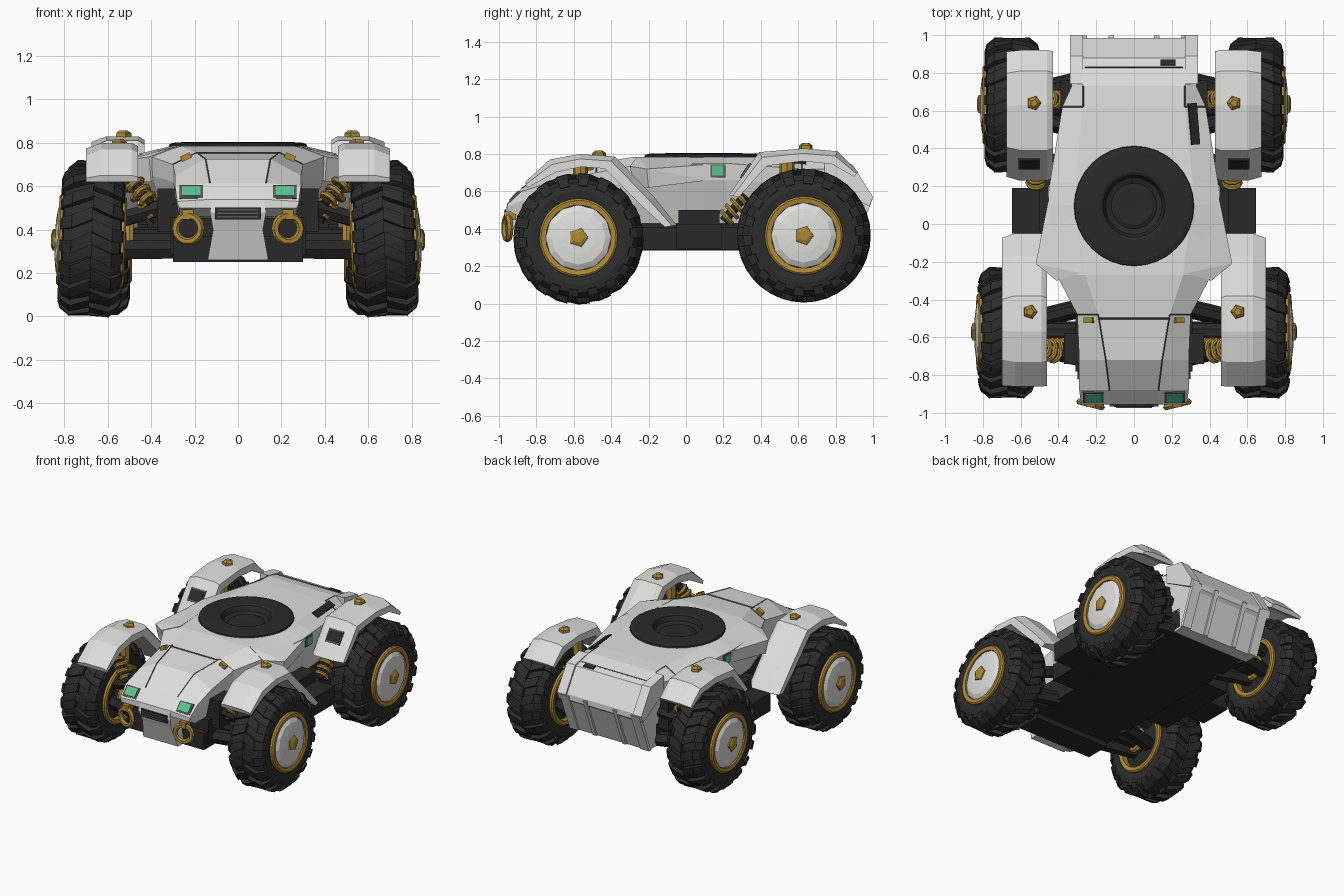
import bpy, bmesh, math
from mathutils import Vector, Euler


def mat(name, r, g, b):
    m = bpy.data.materials.new(name)
    m.diffuse_color = (r, g, b, 1)
    return m


WHITE = mat("armour white", 0.74, 0.74, 0.73)
DARK = mat("chassis black", 0.022, 0.022, 0.023)
TYRE = mat("tyre rubber", 0.025, 0.025, 0.025)
GOLD = mat("gold metal", 0.42, 0.25, 0.035)
GREEN = mat("green lamp", 0.1, 0.55, 0.27)
SEAM = mat("seam grey", 0.1, 0.1, 0.1)


def finish(name, bm, m, mirror):
    bmesh.ops.recalc_face_normals(bm, faces=bm.faces)
    me = bpy.data.meshes.new(name)
    bm.to_mesh(me)
    bm.free()
    me.materials.append(m)
    ob = bpy.data.objects.new(name, me)
    bpy.context.collection.objects.link(ob)
    if mirror:
        ob.modifiers.new("Mirror", 'MIRROR').use_axis = (True, False, False)
    return ob


def solid(name, groups, m, mirror=True):
    """One object made of convex pieces, each given by its corner points."""
    bm = bmesh.new()
    for pts in groups:
        vs = [bm.verts.new(p) for p in pts]
        bmesh.ops.convex_hull(bm, input=vs)
    bmesh.ops.dissolve_limit(bm, angle_limit=0.02, verts=bm.verts, edges=bm.edges)
    return finish(name, bm, m, mirror)


def corners(c, size, rot=(0, 0, 0)):
    r = Euler(rot).to_matrix()
    return [Vector(c) + r @ Vector((size[0] * i / 2, size[1] * j / 2, size[2] * k / 2))
            for i in (-1, 1) for j in (-1, 1) for k in (-1, 1)]


def box(name, c, size, m, rot=(0, 0, 0), mirror=True):
    return solid(name, [corners(c, size, rot)], m, mirror)


def loft(name, rings, m, mirror=True, closed=False):
    bm = bmesh.new()
    vr = [[bm.verts.new(p) for p in r] for r in rings]
    n = len(vr[0])
    pairs = list(zip(vr, vr[1:])) + ([(vr[-1], vr[0])] if closed else [])
    for a, b in pairs:
        for i in range(n):
            bm.faces.new((a[i], a[(i + 1) % n], b[(i + 1) % n], b[i]))
    if not closed:
        bm.faces.new(vr[0])
        bm.faces.new(vr[-1])
    return finish(name, bm, m, mirror)


def lathe(name, profile, c, axis, m, n=24, mirror=True, closed=False):
    """Profile of (distance along axis, radius) turned about the axis."""
    q = Vector(axis).to_track_quat('Z', 'Y')
    rings = [[Vector(c) + q @ Vector((r * math.cos(math.tau * i / n), r * math.sin(math.tau * i / n), a))
              for i in range(n)] for a, r in profile]
    return loft(name, rings, m, mirror, closed)


def rod(name, p, q, r, m, n=8, mirror=True):
    d = Vector(q) - Vector(p)
    return lathe(name, [(0, r), (d.length, r)], p, d, m, n, mirror)


def torus(name, c, axis, R, r, m, n=14):
    prof = [(r * math.sin(math.tau * k / 6), R + r * math.cos(math.tau * k / 6)) for k in range(6)]
    return lathe(name, prof, c, axis, m, n, True, True)


def shock(name, p, q, R=0.042):
    p, q = Vector(p), Vector(q)
    rod(name + "_rod", p, q, R * 0.6, DARK)
    for k in range(4):
        torus(name + "_coil", p.lerp(q, 0.15 + 0.23 * k), q - p + Vector((0, 0.04, 0)), R, 0.014, GOLD, 10)


# armoured hull: y, then half section points (x, z) from top to bottom
HULL = [
    (-0.955, (0.12, 0.54), (0.28, 0.53), (0.28, 0.52), (0.27, 0.50)),
    (-0.88, (0.13, 0.615), (0.29, 0.60), (0.29, 0.55), (0.27, 0.46)),
    (-0.72, (0.15, 0.725), (0.29, 0.65), (0.29, 0.58), (0.26, 0.45)),
    (-0.48, (0.19, 0.755), (0.30, 0.70), (0.30, 0.62), (0.27, 0.45)),
    (-0.27, (0.26, 0.785), (0.41, 0.74), (0.40, 0.65), (0.32, 0.43)),
    (0.10, (0.31, 0.785), (0.455, 0.75), (0.45, 0.66), (0.36, 0.43)),
    (0.22, (0.31, 0.785), (0.445, 0.75), (0.44, 0.66), (0.36, 0.43)),
    (0.62, (0.27, 0.78), (0.38, 0.72), (0.37, 0.64), (0.33, 0.43)),
    (0.73, (0.27, 0.775), (0.33, 0.72), (0.33, 0.63), (0.31, 0.43)),
    (0.88, (0.27, 0.735), (0.33, 0.69), (0.33, 0.62), (0.31, 0.43)),
    (0.985, (0.27, 0.57), (0.33, 0.565), (0.33, 0.55), (0.31, 0.53)),
]
hull = loft("hull", [[(x, y, z) for x, z in p] + [(-x, y, z) for x, z in reversed(p)] for y, *p in HULL], WHITE, False)

# well under the turret mount
cutter = lathe("turret_well_cutter", [(0.70, 0.20), (0.90, 0.20)], (0, 0.095, 0), (0, 0, 1), DARK, 32, False)
cutter.hide_render = True
cutter.hide_viewport = True
well = hull.modifiers.new("Well", 'BOOLEAN')
well.operation, well.object = 'DIFFERENCE', cutter

# side flares
solid("side_flare", [[(0.30, 0.08, 0.785), (0.455, 0.12, 0.745), (0.45, 0.12, 0.66), (0.52, -0.21, 0.72),
                      (0.50, -0.20, 0.62), (0.41, -0.30, 0.735), (0.40, -0.28, 0.62), (0.28, -0.26, 0.785)]], WHITE)

# nose plate with grille
NOSE = [(-0.955, 0.54, 0.12), (-0.965, 0.48, 0.13), (-0.935, 0.40, 0.115), (-0.89, 0.26, 0.14)]
solid("nose_plate", [[(s * x, yy, z) for (y, z, x) in pair for s in (1, -1) for yy in (y, -0.80)]
                     for pair in zip(NOSE, NOSE[1:])], WHITE, False)
box("grille", (0, -0.952, 0.475), (0.21, 0.035, 0.055), DARK, mirror=False)
for k in range(3):
    box("grille_bar", (0, -0.97, 0.459 + 0.016 * k), (0.19, 0.006, 0.006), SEAM, mirror=False)

# sloping tail panel with raised ribs and corner flanges
solid("tail_panel", [[(s * 0.31, y, z) for s in (1, -1) for y, z in
                      ((0.985, 0.56), (0.87, 0.27), (0.78, 0.27), (0.80, 0.56))]], WHITE, False)
for x, w in ((0.285, 0.07), (0.12, 0.03)):
    solid("tail_rib", [[(x + i * w / 2, y, z) for i in (1, -1) for y, z in
                        ((0.998, 0.56), (0.883, 0.27), (0.86, 0.27), (0.97, 0.56))]], WHITE)
solid("tail_flange", [[(x, y, z) for x in (0.27, 0.34) for y, z in
                       ((0.74, 0.775), (0.89, 0.745), (1.0, 0.57), (0.98, 0.52), (0.74, 0.65))]], WHITE)
box("tail_slot", (0.18, 0.855, 0.744), (0.08, 0.03, 0.012), DARK, (-0.27, 0, 0), False)
box("top_vent", (0.315, 0.53, 0.762), (0.05, 0.22, 0.02), DARK, (0, 0.48, 0.08), False)

# panel seams
for p, q in (((-0.19, -0.5, 0.753), (0.19, -0.5, 0.753)), ((-0.26, 0.83, 0.749), (0.26, 0.83, 0.749))):
    rod("cross_seam", p, q, 0.005, SEAM, 4, False)
for p, q in (((0.19, -0.48, 0.755), (0.15, -0.72, 0.725)), ((0.15, -0.72, 0.725), (0.13, -0.88, 0.615)),
             ((0.27, 0.62, 0.78), (0.27, 0.73, 0.775)),
             ((0.27, 0.62, 0.78), (0.38, 0.62, 0.72)), ((0.19, -0.48, 0.755), (0.30, -0.48, 0.70))):
    rod("side_seam", p, q, 0.004, SEAM, 4)

# round turret mount with sunken middle
lathe("turret_ring", [(0.71, 0.198), (0.775, 0.20), (0.775, 0.32), (0.795, 0.315), (0.802, 0.29), (0.805, 0.18),
                      (0.798, 0.165), (0.765, 0.15), (0.755, 0.12), (0.765, 0.10), (0.76, 0.01)],
      (0, 0.095, 0), (0, 0, 1), DARK, 32, False)

# lamps
box("headlamp_frame", (0.215, -0.916, 0.571), (0.108, 0.08, 0.014), SEAM, (0.82, 0, 0))
box("headlamp", (0.215, -0.919, 0.574), (0.085, 0.06, 0.015), GREEN, (0.82, 0, 0))
box("side_lamp_frame", (0.446, 0.17, 0.71), (0.014, 0.08, 0.07), SEAM)
box("side_lamp", (0.45, 0.17, 0.712), (0.016, 0.062, 0.053), GREEN)
box("hood_latch", (0.24, -0.51, 0.735), (0.05, 0.03, 0.025), GOLD, (0, 0.45, 0))

# tow hooks
torus("tow_hook", (0.23, -0.955, 0.405), (0.25, -1, 0), 0.06, 0.018, GOLD)
box("tow_hook_mount", (0.23, -0.94, 0.47), (0.05, 0.06, 0.045), GOLD)

# chassis
box("belly", (0, 0.03, 0.37), (0.62, 1.62, 0.17), DARK, mirror=False)
box("front_crossbar", (0, -0.73, 0.31), (0.60, 0.18, 0.12), DARK, mirror=False)
box("side_rail", (0.40, 0.06, 0.35), (0.18, 0.62, 0.12), DARK)
box("side_step", (0.53, 0.07, 0.36), (0.23, 0.24, 0.13), DARK)
box("side_step_box", (0.42, 0.07, 0.45), (0.16, 0.22, 0.10), DARK)
box("inner_tower", (0.31, -0.66, 0.49), (0.12, 0.16, 0.20), DARK)
box("rear_tower", (0.33, 0.64, 0.50), (0.12, 0.24, 0.22), DARK)


# fenders: outer and inner edge (y, z) along the arch, swept over the width
def fender(name, x0, x1, path):
    rings = []
    for (yo, zo), (yi, zi) in path:
        def at(x, t):
            return (x, yo + (yi - yo) * t, zo + (zi - zo) * t)
        rings.append([at(x0, 0.25), at(x0 + 0.03, 0), at(x1 - 0.07, 0), at(x1, 0.4),
                      at(x1, 1.05), at(x1 - 0.04, 1), at(x0, 1)])
    loft(name, rings, WHITE)


fender("front_fender", 0.46, 0.70, [
    ((-0.86, 0.65), (-0.85, 0.62)), ((-0.73, 0.77), (-0.70, 0.705)), ((-0.57, 0.80), (-0.56, 0.735)),
    ((-0.38, 0.787), (-0.43, 0.725)), ((-0.17, 0.57), (-0.24, 0.53)), ((-0.05, 0.42), (-0.11, 0.41))])
fender("rear_fender", 0.43, 0.675, [
    ((0.23, 0.58), (0.28, 0.57)), ((0.39, 0.81), (0.43, 0.74)), ((0.63, 0.83), (0.62, 0.765)),
    ((0.81, 0.815), (0.78, 0.75)), ((0.92, 0.705), (0.90, 0.68))])
box("fender_port_frame", (0.555, 0.323, 0.708), (0.115, 0.095, 0.02), SEAM, (0.962, 0, 0))
box("fender_port", (0.555, 0.321, 0.710), (0.10, 0.075, 0.02), DARK, (0.962, 0, 0))
for x, y, z in ((0.55, -0.465, 0.78), (0.53, 0.64, 0.82)):
    lathe("fender_bolt", [(0, 0.04), (0.025, 0.038), (0.038, 0.02)], (x, y, z), (0, 0, 1), GOLD, 5)
    rod("fender_post", (x - 0.03, y - 0.1, z - 0.18), (x - 0.03, y - 0.1, z - 0.03), 0.04, GOLD)


# wheels
def wheel(name, c, axis, R):
    q = Vector(axis).to_track_quat('Z', 'Y')

    def pt(a, r, t):
        return Vector(c) + q @ Vector((r * math.cos(t), r * math.sin(t), a))

    half = [(0.10, 0.19), (0.13, 0.205), (0.138, 0.25), (0.13, 0.295), (0.09, R - 0.03)]
    prof = [(-a, r) for a, r in half] + [(a, r) for a, r in reversed(half)]
    lathe(name + "_tyre", prof, c, axis, TYRE, 40)
    lugs, n, w = [], 18, 0.09
    for k in range(n):
        for s in (1, -1):
            t = math.tau * (k + 0.25 * s) / n
            lugs.append([pt(s * a, r, t + o + i * w) for a, o, rs in
                         ((0.0, -0.13, (R - 0.045, R - 0.004)), (0.095, 0, (R - 0.045, R)))
                         for i in (-1, 1) for r in rs])
            lugs.append([pt(s * a, r, t + i * w) for a, r in
                         ((0.09, R), (0.09, R - 0.05), (0.135, R - 0.035), (0.147, 0.28), (0.12, 0.275))
                         for i in (-1, 1)])
    solid(name + "_tread", lugs, TYRE)
    for s in (1, -1):
        ring = [(s * a, r) for a, r in ((0.10, 0.205), (0.148, 0.21), (0.156, 0.20), (0.151, 0.174), (0.10, 0.174))]
        lathe(name + "_rim", ring, c, axis, GOLD, 28, True, True)
    lathe(name + "_hub", [(0.08, 0.178), (0.142, 0.176), (0.160, 0.145), (0.167, 0.09),
                          (0.170, 0.03)], c, axis, WHITE, 12)
    lathe(name + "_nut", [(0.15, 0.055), (0.178, 0.052), (0.187, 0.03)], c, axis, GOLD, 5)
    lathe(name + "_back", [(-0.12, 0.08), (-0.11, 0.175), (0.08, 0.175)], c, axis, DARK, 20)


for name, y, z, x, R, ax in (("front", -0.575, 0.347, 0.675, 0.348, (1, 0, 0.04)),
                             ("rear", 0.63, 0.364, 0.645, 0.358, (1, 0, 0))):
    wheel(name + "_wheel", (x, y, z), ax, R)
    # axle, arms and springs
    rod(name + "_axle", (0.2, y, z), (x, y, z), 0.06, DARK, 10)
    torus(name + "_axle_ring", (0.50, y, z), (1, 0, 0), 0.07, 0.02, GOLD)
    for d in (-0.13, 0.13):
        rod(name + "_lower_arm", (0.28, y + d, 0.31), (0.55, y + d / 2, z - 0.04), 0.05, DARK, 6)
        rod(name + "_upper_arm", (0.28, y + d, 0.52), (0.54, y + d / 2, z + 0.10), 0.04, DARK, 6)
    yc = y + (-0.08 if y < 0 else 0.03)
    shock(name + "_shock", (0.37, yc, 0.44), (0.50, yc, 0.64))
shock("rear_leading_shock", (0.52, 0.20, 0.44), (0.52, 0.32, 0.58))
shock("front_upper_shock", (0.40, -0.70, 0.52), (0.52, -0.66, 0.66), 0.035)
